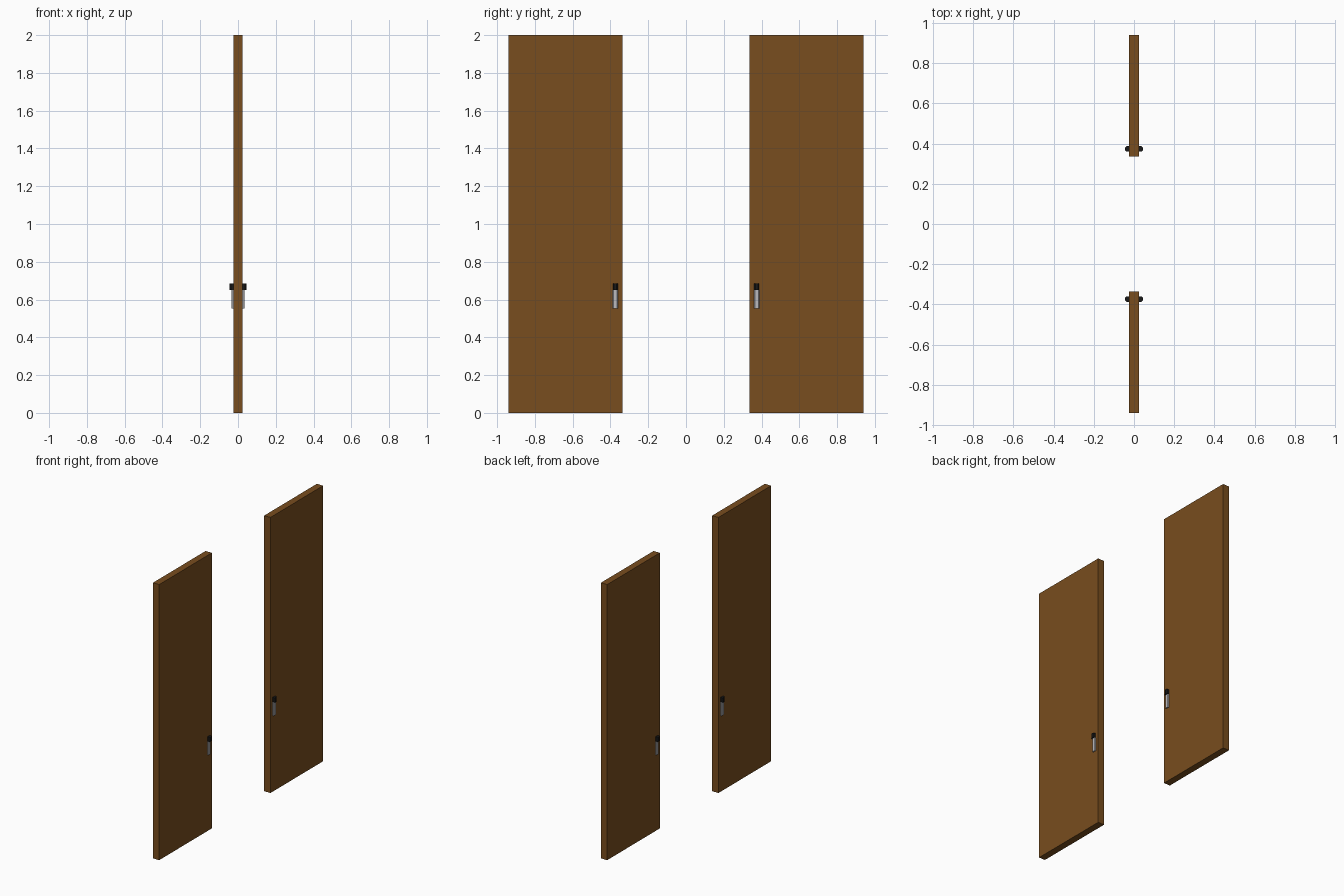
import bpy, bmesh

if "Cube" in bpy.data.objects:
    bpy.data.objects.remove(bpy.data.objects["Cube"])


def material(name, rgb):
    m = bpy.data.materials.new(name)
    m.diffuse_color = (*rgb, 1)
    m.use_nodes = True
    m.node_tree.nodes["Principled BSDF"].inputs["Base Color"].default_value = m.diffuse_color
    return m


WOOD = material("wood", (0.19, 0.075, 0.013))
BLACK = material("black", (0.01, 0.01, 0.01))
STEEL = material("steel", (0.5, 0.5, 0.52))


def prism(name, outline, z0, z1, mat):
    """Extrude an xy outline from z0 to z1."""
    bm = bmesh.new()
    face = bm.faces.new([bm.verts.new((x, y, z0)) for x, y in outline])
    ext = bmesh.ops.extrude_face_region(bm, geom=[face])
    for v in ext["geom"]:
        if isinstance(v, bmesh.types.BMVert):
            v.co.z = z1
    bmesh.ops.recalc_face_normals(bm, faces=bm.faces)
    me = bpy.data.meshes.new(name)
    bm.to_mesh(me)
    bm.free()
    me.materials.append(mat)
    ob = bpy.data.objects.new(name, me)
    bpy.context.collection.objects.link(ob)
    return ob


def lug(side, y, x_in, x_out, half, cut):
    """Outline of a block on one door face with chamfered outer corners."""
    pts = [(x_in, -half), (x_out - cut, -half), (x_out, -half + cut),
           (x_out, half - cut), (x_out - cut, half), (x_in, half)]
    return [(side * x, y + dy) for x, dy in pts]


for s, label in ((-1, "front"), (1, "back")):
    # Door leaf
    y0, y1 = s * 0.336, s * 0.94
    prism(label + "_door_leaf",
          [(-0.025, y0), (0.025, y0), (0.025, y1), (-0.025, y1)], 0, 2, WOOD)
    # Handle on each face: steel grip with a black cap
    for side, face in ((-1, "left"), (1, "right")):
        y = s * 0.374
        prism(f"{label}_{face}_handle_grip",
              lug(side, y, 0.024, 0.035, 0.014, 0.004), 0.553, 0.651, STEEL)
        prism(f"{label}_{face}_handle_cap",
              lug(side, y, 0.024, 0.044, 0.013, 0.006), 0.651, 0.685, BLACK)
